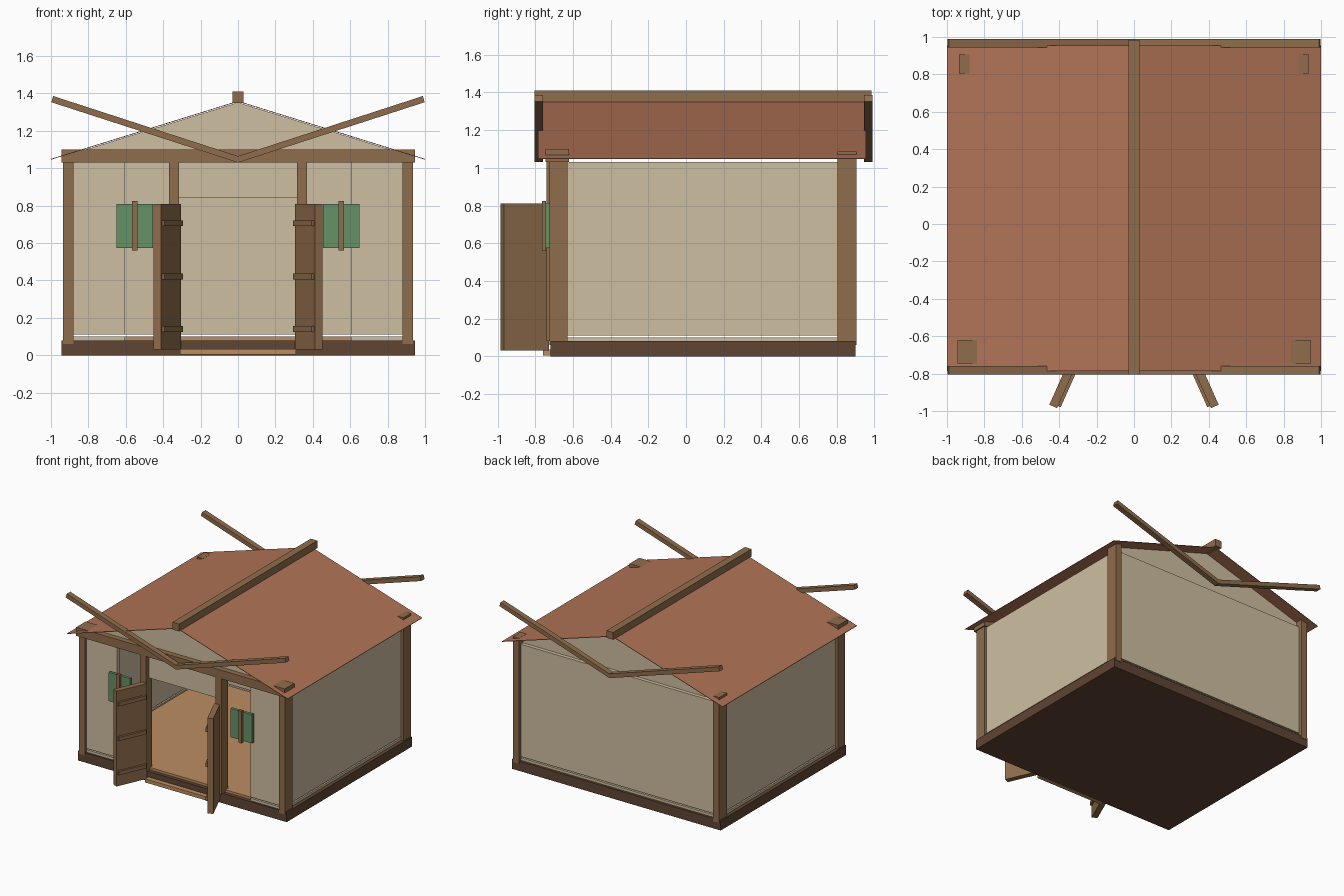
import bpy, bmesh, math
from mathutils import Matrix

cube = bpy.data.objects.get("Cube")
if cube:
    bpy.data.objects.remove(cube, do_unlink=True)


def material(name, rgb):
    m = bpy.data.materials.new(name)
    m.use_nodes = True
    color = (*rgb, 1)
    m.diffuse_color = color
    m.node_tree.nodes["Principled BSDF"].inputs["Base Color"].default_value = color
    return m


WOOD = material("timber brown", (.28, .153, .072))
DARK = material("dark base brown", (.118, .059, .033))
PLASTER = material("plaster tan", (.62, .52, .355))
ROOF = material("roof terracotta", (.44, .17, .093))
FLOOR = material("floor orange tan", (.50, .27, .12))
GREEN = material("shutter green", (.132, .29, .132))


def finish(name, bm, mat):
    bmesh.ops.recalc_face_normals(bm, faces=bm.faces)
    mesh = bpy.data.meshes.new(name)
    bm.to_mesh(mesh)
    bm.free()
    mesh.materials.append(mat)
    ob = bpy.data.objects.new(name, mesh)
    bpy.context.collection.objects.link(ob)
    return ob


def box(name, mat, x, y, z):
    """Box from (low, high) ranges."""
    bm = bmesh.new()
    size = [b - a for a, b in (x, y, z)]
    mid = [(a + b) / 2 for a, b in (x, y, z)]
    bmesh.ops.create_cube(bm, size=1, matrix=Matrix.Translation(mid) @ Matrix.Diagonal((*size, 1)))
    return finish(name, bm, mat)


def pair(name, mat, x, y, z):
    """The same box on the left (+x) and right (-x)."""
    box("left_" + name, mat, x, y, z)
    box("right_" + name, mat, (-x[1], -x[0]), y, z)


def prism(name, mat, half, y):
    """Mirror-symmetric x-z profile extruded along y."""
    bm = bmesh.new()
    pts = half + [(-px, pz) for px, pz in reversed(half) if px > 0]
    face = bm.faces.new([bm.verts.new((px, y[0], pz)) for px, pz in pts])
    new = bmesh.ops.extrude_face_region(bm, geom=[face])["geom"]
    bmesh.ops.translate(bm, vec=(0, y[1] - y[0], 0),
                        verts=[v for v in new if isinstance(v, bmesh.types.BMVert)])
    return finish(name, bm, mat)


# Base, floor and doorstep
box("base", DARK, (-.945, .945), (-.72, .9), (0, .08))
box("floor", FLOOR, (-.87, .87), (-.69, .82), (.08, .1))
box("doorstep", FLOOR, (-.31, .31), (-.76, -.72), (.005, .035))

# Frame
pair("front_post", WOOD, (.88, .935), (-.725, -.63), (.06, 1.05))
pair("back_post", WOOD, (.88, .935), (.805, .905), (.06, 1.088))
pair("door_post", WOOD, (.315, .37), (-.74, -.66), (.08, 1.04))
box("front_beam", WOOD, (-.945, .945), (-.745, -.62), (1.03, 1.1))
box("ridge_beam", WOOD, (-.03, .03), (-.805, .985), (1.35, 1.41))

# Walls and the sills beneath them
for part, z in (("wall", (.11, 1.03)), ("sill", (.08, .1))):
    pair("side_" + part, PLASTER, (.885, .915), (-.63, .805), z)
    pair("front_" + part, PLASTER, (.605, .88), (-.705, -.67), z)
    box("back_" + part, PLASTER, (-.88, .88), (.825, .88), z)
box("door_lintel_panel", PLASTER, (-.315, .315), (-.705, -.67), (.84, 1.03))

# Gables
gable = [(0, 1.352), (.88, 1.08), (.88, 1.03)]
prism("front_gable", PLASTER, gable, (-.7, -.68))
prism("back_gable", PLASTER, gable, (.83, .85))

# Thin pitched roof and the V-shaped end boards
prism("roof", ROOF, [(0, 1.356), (1, 1.046), (1, 1.05), (0, 1.36)], (-.785, .955))
board = [(0, 1.03), (.998, 1.353), (.988, 1.386), (0, 1.065)]
for name, y in (("front_end_board", (-.805, -.76)), ("back_end_board", (.945, .99))):
    half = board[:]
    bm = bmesh.new()
    for side in (1, -1):
        rings = [[bm.verts.new((side * px, py, pz)) for px, pz in half] for py in y]
        bm.faces.new(rings[0])
        bm.faces.new(rings[1])
        for i in range(3):
            bm.faces.new((rings[0][i], rings[0][i + 1], rings[1][i + 1], rings[1][i]))
    bmesh.ops.remove_doubles(bm, verts=bm.verts, dist=1e-5)
    finish(name, bm, WOOD)

# Window shutters with a centre bar
pair("shutter", GREEN, (.455, .65), (-.745, -.722), (.575, .81))
pair("shutter_bar", WOOD, (.538, .568), (-.765, -.742), (.56, .825))

# Open doors with battens on their inner faces
SWING = math.radians(24)
for side, word in ((1, "left"), (-1, "right")):
    parts = [box(word + "_door", WOOD, (0, .045), (-.262, 0), (.03, .81))]
    for i, z in enumerate((.125, .405, .69)):
        parts.append(box(f"{word}_door_batten_{i + 1}", WOOD, (-.016, .002), (-.25, -.01), (z, z + .032)))
    for ob in parts:
        place = Matrix.Translation((.305, -.745, 0)) @ Matrix.Rotation(SWING, 4, "Z")
        ob.data.transform(Matrix.Diagonal((side, 1, 1, 1)) @ place)
        if side < 0:
            ob.data.flip_normals()
